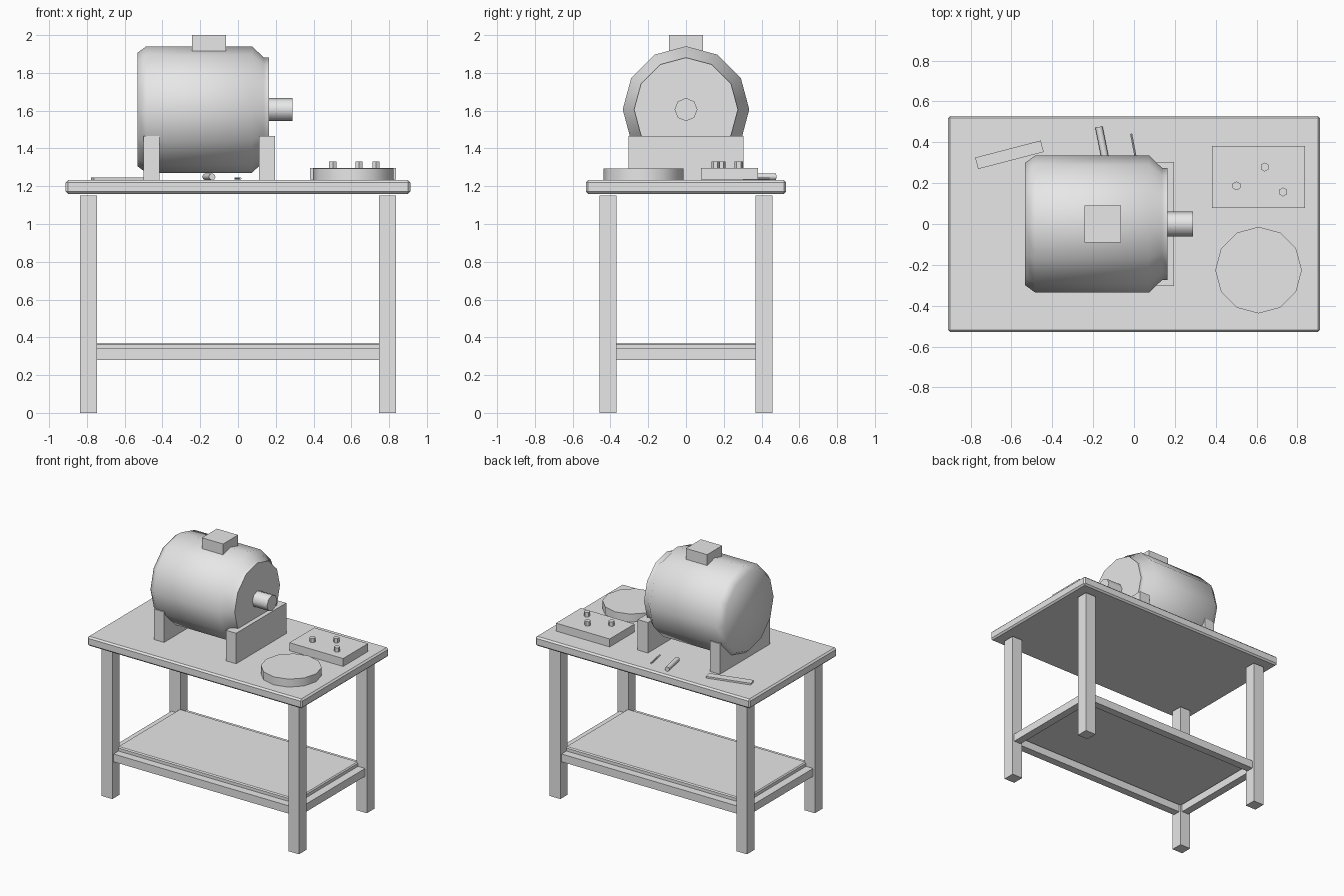
import bpy, bmesh, math
from mathutils import Matrix, Vector

if "Cube" in bpy.data.objects:
    bpy.data.objects.remove(bpy.data.objects["Cube"])

grey = bpy.data.materials.new("light_grey")
grey.diffuse_color = (0.8, 0.8, 0.8, 1)
grey.use_nodes = True
grey.node_tree.nodes["Principled BSDF"].inputs["Base Color"].default_value = grey.diffuse_color


def finish(name, bm, smooth=None, bevel=0):
    bmesh.ops.recalc_face_normals(bm, faces=bm.faces)
    me = bpy.data.meshes.new(name)
    bm.to_mesh(me)
    bm.free()
    me.materials.append(grey)
    ob = bpy.data.objects.new(name, me)
    bpy.context.collection.objects.link(ob)
    if bevel:
        mod = ob.modifiers.new("bevel", "BEVEL")
        mod.width = bevel
        mod.segments = 1
    if smooth:
        bpy.ops.object.select_all(action="DESELECT")
        ob.select_set(True)
        bpy.context.view_layer.objects.active = ob
        bpy.ops.object.shade_smooth_by_angle(angle=math.radians(smooth))
    return ob


def box(name, x0, x1, y0, y1, z0, z1, turn=0, bevel=0):
    bm = bmesh.new()
    centre = Vector(((x0 + x1) / 2, (y0 + y1) / 2, (z0 + z1) / 2))
    size = Matrix.Diagonal((x1 - x0, y1 - y0, z1 - z0, 1))
    m = Matrix.Translation(centre) @ Matrix.Rotation(turn, 4, "Z") @ size
    bmesh.ops.create_cube(bm, size=1, matrix=m)
    return finish(name, bm, bevel=bevel)


def lathe(name, profile, sides, start, end, phase=0, smooth=None):
    """Spin (distance, radius) pairs round the line from start to end."""
    start, end = Vector(start), Vector(end)
    axis = (end - start).normalized()
    # reference direction across the axis: up for flat axes, y for upright ones
    ref = Vector((0, 0, 1)) if abs(axis.z) < 0.9 else Vector((0, 1, 0))
    side = axis.cross(ref).normalized()
    bm = bmesh.new()
    rings = []
    for d, r in profile:
        ring = []
        for i in range(sides):
            a = phase + 2 * math.pi * i / sides
            ring.append(bm.verts.new(start + axis * d + (ref * math.cos(a) + side * math.sin(a)) * r))
        rings.append(ring)
    for a, b in zip(rings, rings[1:]):
        for i in range(sides):
            j = (i + 1) % sides
            bm.faces.new((a[i], a[j], b[j], b[i]))
    bm.faces.new(rings[0])
    bm.faces.new(rings[-1])
    return finish(name, bm, smooth)


def rod(name, start, end, r, sides, smooth=None):
    length = (Vector(end) - Vector(start)).length
    return lathe(name, [(0, r), (length, r)], sides, start, end, smooth=smooth)


# Table: top, legs, rails and lower shelf
box("table_top", -0.912, 0.912, -0.53, 0.53, 1.16, 1.232, bevel=0.012)
for sx, xn in ((-1, "left"), (1, "right")):
    for sy, yn in ((-1, "front"), (1, "back")):
        x, y = sx * 0.792, sy * 0.412
        box(f"{yn}_{xn}_leg", x - 0.045, x + 0.045, y - 0.045, y + 0.045, 0, 1.15)
    box(f"{xn}_rail", sx * 0.792 - 0.03, sx * 0.792 + 0.03, -0.37, 0.37, 0.28, 0.34)
for sy, yn in ((-1, "front"), (1, "back")):
    box(f"{yn}_rail", -0.75, 0.75, sy * 0.412 - 0.03, sy * 0.412 + 0.03, 0.28, 0.34)
box("lower_shelf", -0.76, 0.76, -0.38, 0.38, 0.33, 0.37, bevel=0.008)

# Motor: drum, shaft, terminal box and the two cradles
drum = [(-0.533, 0.30), (-0.485, 0.335), (0.074, 0.335), (0.137, 0.275), (0.164, 0.275)]
lathe("motor_drum", drum, 12, (0, 0, 1.606), (1, 0, 1.606), smooth=60)
rod("motor_shaft", (0.14, 0, 1.606), (0.289, 0, 1.606), 0.061, 8, smooth=50)
box("terminal_box", -0.243, -0.063, -0.091, 0.091, 1.915, 2.0)
box("left_cradle", -0.5, -0.415, -0.304, 0.304, 1.23, 1.466)
box("right_cradle", 0.111, 0.197, -0.304, 0.304, 1.23, 1.466)

# Round plate and control box with three buttons
rod("round_plate", (0.61, -0.226, 1.23), (0.61, -0.226, 1.293), 0.212, 12, smooth=35)
box("control_box", 0.381, 0.837, 0.079, 0.381, 1.236, 1.297)
for i, (x, y) in enumerate(((0.502, 0.187), (0.64, 0.279), (0.73, 0.157))):
    rod(f"button_{i + 1}", (x, y, 1.29), (x, y, 1.33), 0.022, 6)

# Loose ruler and tools behind the motor
box("ruler", -0.776, -0.444, 0.31, 0.368, 1.232, 1.245, turn=0.255)
rod("tool_handle", (-0.172, 0.475, 1.25), (-0.137, 0.30, 1.25), 0.018, 8, smooth=50)
rod("thin_tool", (-0.014, 0.442, 1.241), (0.013, 0.30, 1.241), 0.006, 6)
